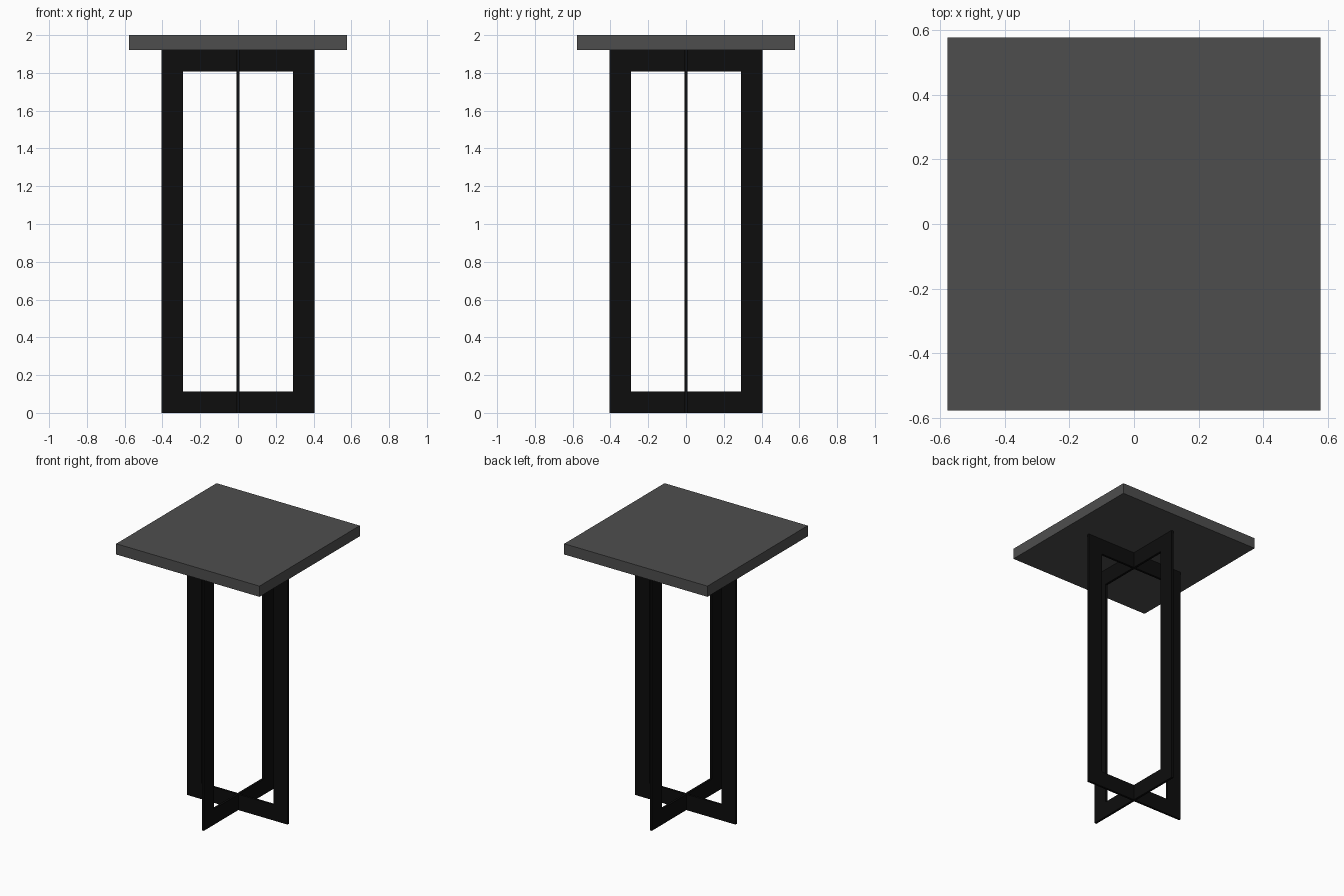
import bpy
import bmesh
import math

default = bpy.data.objects.get("Cube")
if default:
    bpy.data.objects.remove(default, do_unlink=True)

TOP_HALF, TOP_Z, HEIGHT = 0.577, 1.922, 2.0
FRAME_HALF, BAR, THICK = 0.404, 0.114, 0.016


def make_material(name, value):
    mat = bpy.data.materials.new(name)
    mat.use_nodes = True
    color = (value, value, value, 1)
    mat.diffuse_color = color
    mat.node_tree.nodes["Principled BSDF"].inputs["Base Color"].default_value = color
    return mat


def add_object(name, bm, mat):
    bmesh.ops.recalc_face_normals(bm, faces=bm.faces)
    mesh = bpy.data.meshes.new(name)
    bm.to_mesh(mesh)
    bm.free()
    mesh.materials.append(mat)
    obj = bpy.data.objects.new(name, mesh)
    bpy.context.collection.objects.link(obj)
    return obj


def rectangle(bm, half, low, high, y):
    return [bm.verts.new((x, y, z)) for x, z in
            ((-half, low), (half, low), (half, high), (-half, high))]


def flat_frame(name, angle, mat):
    """Upright rectangular ring of flat bar, turned about z."""
    bm = bmesh.new()
    loops = []
    for y, inset in ((-THICK / 2, 0), (THICK / 2, 0), (THICK / 2, BAR), (-THICK / 2, BAR)):
        loops.append(rectangle(bm, FRAME_HALF - inset, inset, TOP_Z - inset, y))
    for a, b in zip(loops, loops[1:] + loops[:1]):
        for i in range(4):
            j = (i + 1) % 4
            bm.faces.new((a[i], a[j], b[j], b[i]))
    obj = add_object(name, bm, mat)
    obj.rotation_euler.z = angle


grey = make_material("dark grey top", 0.076)
black = make_material("black metal", 0.004)

# Square slab top
bm = bmesh.new()
bmesh.ops.create_cube(bm, size=1)
bmesh.ops.scale(bm, verts=bm.verts, vec=(2 * TOP_HALF, 2 * TOP_HALF, HEIGHT - TOP_Z))
bmesh.ops.translate(bm, verts=bm.verts, vec=(0, 0, (HEIGHT + TOP_Z) / 2))
add_object("table_top", bm, grey)

# Two crossed frames forming the base
flat_frame("base_frame_across", 0, black)
flat_frame("base_frame_lengthwise", math.pi / 2, black)
